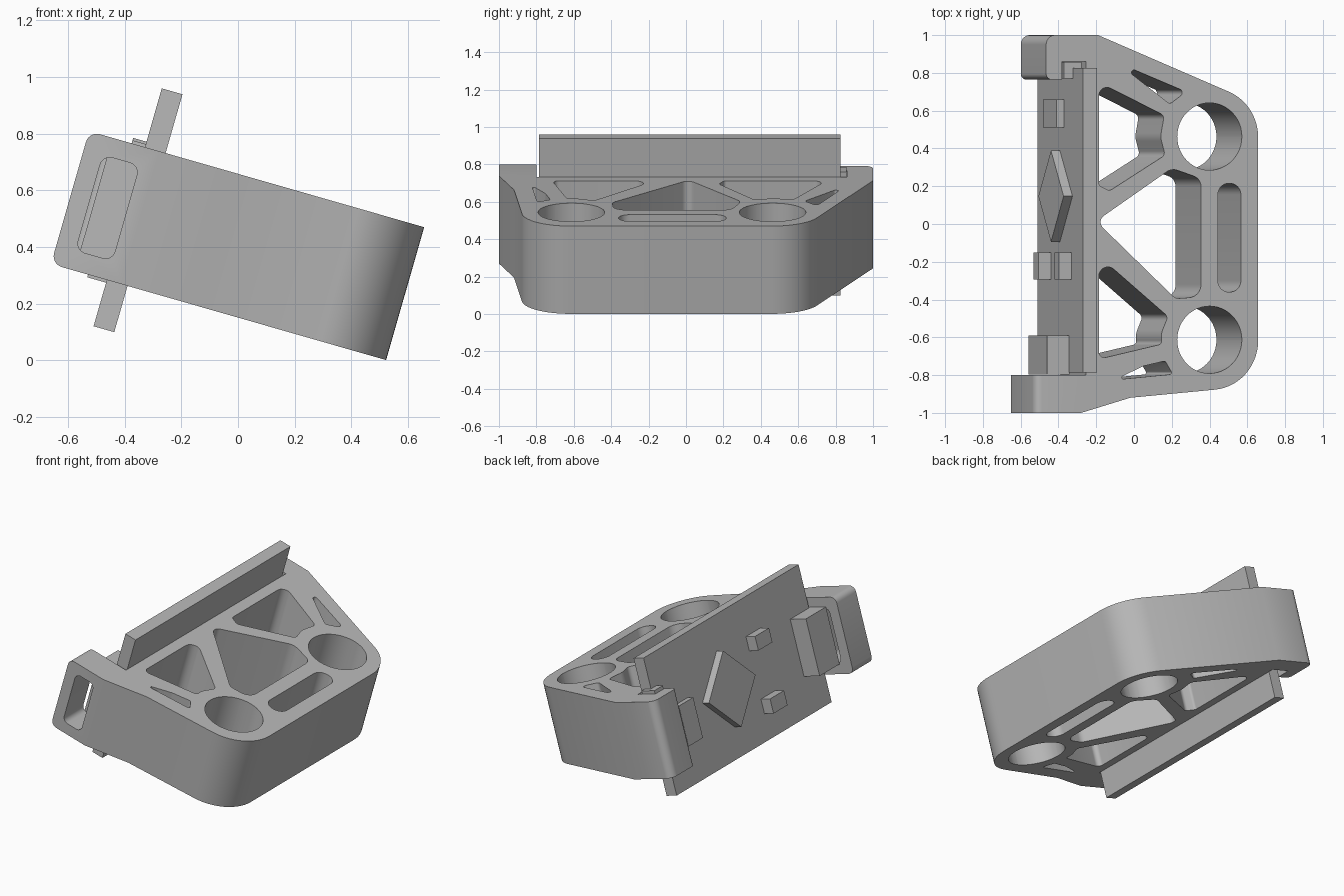
import bpy, bmesh, math
from mathutils import Matrix, Vector

cube = bpy.data.objects.get("Cube")
if cube:
    bpy.data.objects.remove(cube, do_unlink=True)

TILT = math.radians(16)
H = 0.488                      # body thickness
FRAME = Matrix.Translation((0.525, 0, 0)) @ Matrix.Rotation(TILT, 4, 'Y')

grey = bpy.data.materials.new("plain_grey")
grey.use_nodes = True
COLOUR = (0.48, 0.48, 0.48, 1)
grey.diffuse_color = COLOUR
grey.node_tree.nodes["Principled BSDF"].inputs["Base Color"].default_value = COLOUR


def rounded(points, steps=8):
    """Closed outline from (a, b, corner radius) points."""
    out = []
    n = len(points)
    for i, (a, b, r) in enumerate(points):
        p = Vector((a, b))
        if r == 0:
            out.append(p)
            continue
        d0 = (Vector(points[i - 1][:2]) - p).normalized()
        d1 = (Vector(points[(i + 1) % n][:2]) - p).normalized()
        half = d0.angle(d1) / 2
        centre = p + (d0 + d1).normalized() * (r / math.sin(half))
        s = p + d0 * (r / math.tan(half)) - centre
        e = p + d1 * (r / math.tan(half)) - centre
        sweep = s.angle_signed(e)
        for k in range(steps + 1):
            out.append(centre + Matrix.Rotation(-sweep * k / steps, 2) @ s)
    return out


def plan(points):
    """Convert level x on the tilted top face to distance along the face."""
    return [((x - 0.6595) / math.cos(TILT), y, r) for x, y, r in points]


def block(x0, x1, y0, y1, r):
    return [(x0, y0, r), (x1, y0, r), (x1, y1, r), (x0, y1, r)]


def prism(bm, outline, lo, hi, axis='z'):
    """Extrude an outline along z, y or x of the tilted frame."""
    place = {'z': lambda p, t: (p.x, p.y, t),
             'y': lambda p, t: (p.x, t, p.y),
             'x': lambda p, t: (t, p.x, p.y)}[axis]
    low = [bm.verts.new(place(p, lo)) for p in outline]
    high = [bm.verts.new(place(p, hi)) for p in outline]
    faces = [bm.faces.new(low), bm.faces.new(high)]
    for i in range(len(low)):
        j = (i + 1) % len(low)
        faces.append(bm.faces.new((low[i], low[j], high[j], high[i])))
    bmesh.ops.recalc_face_normals(bm, faces=faces)


def make(name, bm):
    mesh = bpy.data.meshes.new(name)
    bm.to_mesh(mesh)
    bm.free()
    obj = bpy.data.objects.new(name, mesh)
    bpy.context.collection.objects.link(obj)
    mesh.materials.append(grey)
    obj.matrix_world = FRAME
    return obj


def box(name, u, y, w):
    bm = bmesh.new()
    prism(bm, rounded(block(*u, *y, 0)), *w)
    return make(name, bm)


# Body plate with two mounting tabs
END, WALL, BACK = -0.526, -0.254, -0.465
outline = plan([
    (END, -1, 0), (-0.28, -1, 0), (-0.02, -0.92, 0),
    (0.6575, -0.855, 0.262), (0.6575, 0.633, 0.262),
    (-0.19, 1, 0), (BACK, 1, 0.05), (BACK, 0.765, 0.03),
    (-0.38, 0.765, 0), (-0.38, 0.86, 0), (WALL, 0.86, 0),
    (WALL, -0.8, 0), (END, -0.8, 0)])
bm = bmesh.new()
prism(bm, rounded(outline, 14), 0, H)
u_end = outline[0][0]
ends = [e for e in bm.edges
        if all(abs(v.co.x - u_end) < 1e-4 for v in e.verts)
        and abs(e.verts[0].co.z - e.verts[1].co.z) < 1e-4]
bmesh.ops.bevel(bm, geom=ends, offset=0.04, segments=6, profile=0.5, affect='EDGES')
body = make("bracket_body", bm)

# Lightening holes through the body
holes = [
    [(-0.186, 0.75, 0.045), (0.16, 0.575, 0.03), (0.14, 0.46, 0.1),
     (0.165, 0.365, 0.03), (-0.13, 0.175, 0.03), (-0.186, 0.205, 0.02)],
    [(-0.186, -0.17, 0.05), (0.18, -0.49, 0.03), (0.14, -0.59, 0.1),
     (0.15, -0.635, 0.02), (-0.186, -0.715, 0.03)],
    [(-0.2, 0.015, 0.04), (0.2, 0.295, 0.07), (0.355, 0.24, 0.06),
     (0.355, -0.385, 0.07), (0.22, -0.395, 0.05)],
    [(-0.09, 0.855, 0.014), (0.275, 0.7, 0.02), (0.19, 0.635, 0.02)],
    [(-0.1, -0.825, 0.008), (0.205, -0.795, 0.01), (0.165, -0.725, 0.015),
     (0.05, -0.752, 0.02)],
    block(0.444, 0.566, -0.36, 0.215, 0.06),
]
bm = bmesh.new()
for hole in holes:
    prism(bm, rounded(plan(hole)), -0.1, H + 0.1)
R = 0.178
for y in (0.463, -0.613):
    u = plan([(0.40, y, 0)])[0][0]
    prism(bm, rounded(block(u - R, u + R, y - R, y + R, R * 0.999), 12), -0.1, H + 0.1)
# Slot across the front tab
prism(bm, rounded(block(-1.163, -1.028, 0.07, 0.42, 0.035)), -1.1, -0.7, 'y')
cutter = make("hole_cutter", bm)
cutter.hide_render = True

cut = body.modifiers.new("holes", 'BOOLEAN')
cut.object = cutter
cut.operation = 'DIFFERENCE'
cut.solver = 'EXACT'
bpy.context.view_layer.update()
graph = bpy.context.evaluated_depsgraph_get()
solid = bpy.data.meshes.new_from_object(body.evaluated_get(graph))
body.modifiers.clear()
body.data = solid
bpy.data.objects.remove(cutter, do_unlink=True)

bpy.ops.object.select_all(action='DESELECT')
body.select_set(True)
bpy.context.view_layer.objects.active = body
bpy.ops.object.shade_smooth_by_angle(angle=math.radians(25))

# Circuit board and the parts mounted on it
FACE = -1.03
box("circuit_board", (-1.028, -0.952), (-0.785, 0.825), (-0.17, 0.704))
box("front_connector", (-1.147, FACE + 0.005), (-0.797, -0.59), (0.065, 0.428))
box("back_connector", (-1.077, -0.98), (0.77, 0.858), (0.2, 0.508))
box("back_chip", (-1.069, FACE + 0.005), (0.51, 0.66), (0.08, 0.337))
for name, w in (("lower_chip", (-0.01, 0.083)), ("upper_chip", (0.39, 0.48))):
    box(name, (-1.097, FACE + 0.005), (-0.295, -0.15), w)

# Main chip, set diagonally on the board
bm = bmesh.new()
diamond = [Vector((0.147 + 0.242 * math.cos(t), 0.257 + 0.242 * math.sin(t)))
           for t in (k * math.pi / 2 for k in range(4))]
prism(bm, diamond, -1.077, FACE + 0.005, 'x')
make("main_chip", bm)
